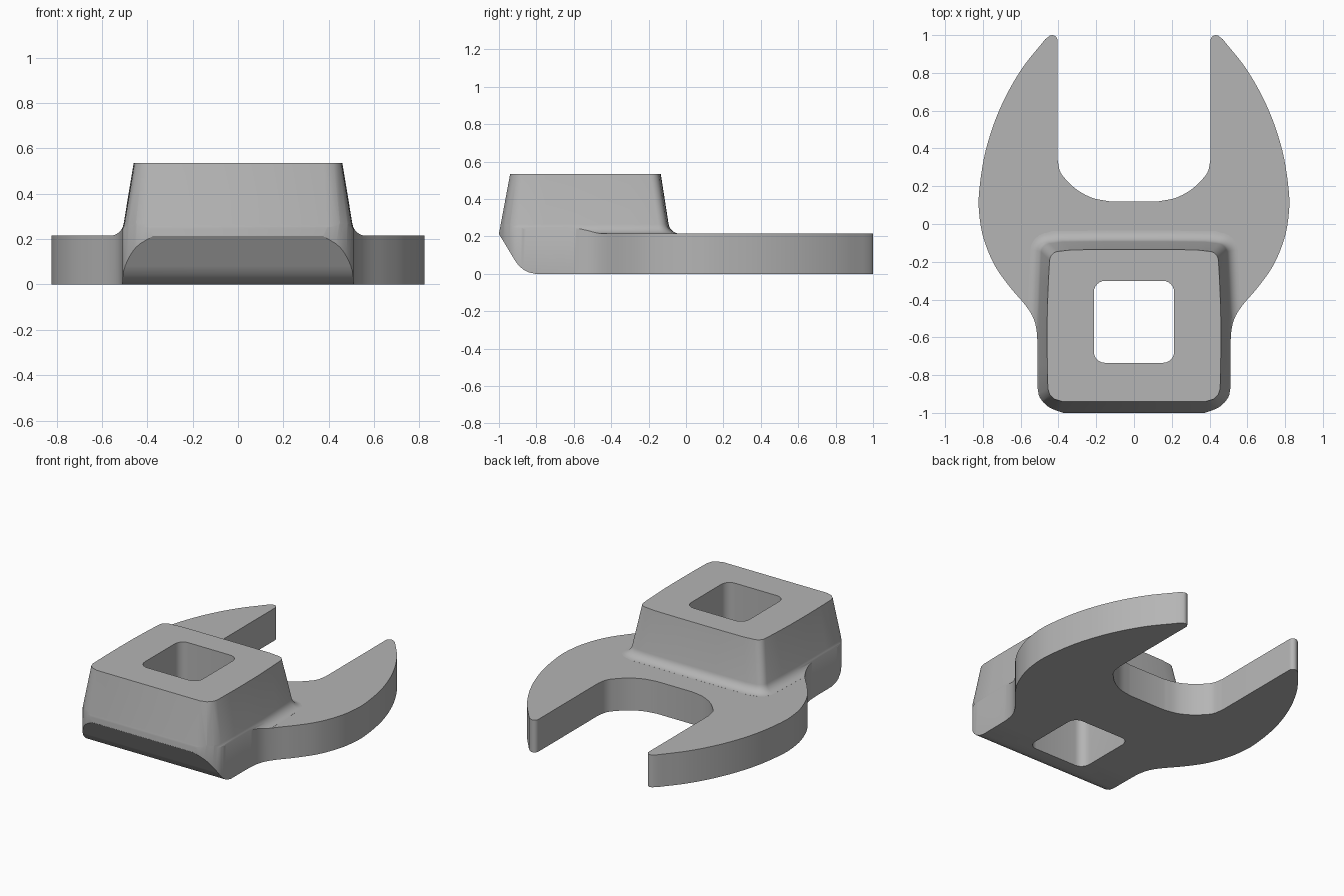
import bpy, bmesh
from math import sin, cos, pi, radians
from mathutils import Vector

cube = bpy.data.objects.get("Cube")
if cube:
    bpy.data.objects.remove(cube, do_unlink=True)

PLATE_H, TOP, FILLET = 0.215, 0.535, 0.05

steel = bpy.data.materials.new("grey_steel")
steel.use_nodes = True
grey = (0.46, 0.46, 0.46, 1)
steel.diffuse_color = grey
steel.node_tree.nodes["Principled BSDF"].inputs["Base Color"].default_value = grey


def spline(pts, steps=5):
    """Smooth curve through the points."""
    p = [Vector(q) for q in pts]
    p = [2 * p[0] - p[1]] + p + [2 * p[-1] - p[-2]]
    out = []
    for a, b, c, d in zip(p, p[1:], p[2:], p[3:]):
        for i in range(steps):
            t = i / steps
            out.append(0.5 * (2 * b + (c - a) * t + (2 * a - 5 * b + 4 * c - d) * t * t
                              + (3 * b - a - 3 * c + d) * t ** 3))
    return [tuple(v) for v in out] + [tuple(pts[-1])]


def arc(cx, cy, r, start, end, n=6):
    angles = [radians(start + (end - start) * i / n) for i in range(n + 1)]
    return [(cx + r * cos(a), cy + r * sin(a)) for a in angles]


def mirrored(half):
    return half + [(-x, y) for x, y in reversed(half)]


def loft(name, rings):
    """Closed solid through rings of equal point count."""
    bm = bmesh.new()
    loops = [[bm.verts.new(v) for v in ring] for ring in rings]
    n = len(loops[0])
    for low, high in zip(loops, loops[1:]):
        for i in range(n):
            j = (i + 1) % n
            bm.faces.new((low[i], low[j], high[j], high[i]))
    bm.faces.new(loops[0])
    bm.faces.new(loops[-1])
    bmesh.ops.recalc_face_normals(bm, faces=bm.faces)
    mesh = bpy.data.meshes.new(name)
    bm.to_mesh(mesh)
    bm.free()
    mesh.materials.append(steel)
    ob = bpy.data.objects.new(name, mesh)
    bpy.context.collection.objects.link(ob)
    return ob


def prism(name, outline, z0, z1):
    return loft(name, [[(x, y, z) for x, y in outline] for z in (z0, z1)])


def boss_ring(z, flare):
    """Section of the tapered socket block; flares at sides and back only."""
    t = max(0, (z - PLATE_H) / (TOP - PLATE_H))
    w = 0.513 - 0.053 * t + flare
    back = -0.085 - 0.05 * t + flare
    front = -1.0 + 0.06 * t
    c = 0.12 - 0.04 * t
    r = 0.05 + flare
    half = [(0.15, back), (w - 0.13, back - 0.002)]
    half += arc(w - 0.013 - r, back - 0.01 - r, r, 85, 5)
    half += [(w - 0.007, -0.3), (w - 0.001, -0.45), (w, -0.6), (w - 0.001, -0.75)]
    half += [(w - 0.004, front + 0.85 * c), (w - 0.18 * c, front + 0.45 * c),
             (w - 0.48 * c, front + 0.17 * c), (w - c, front)]
    return [(x, y, z) for x, y in mirrored(half)]


# Wrench outline: jaw, tip, outer sweep, neck and rounded front corner
half = spline([(0.13, 0.12), (0.22, 0.138), (0.3, 0.18), (0.36, 0.235),
               (0.392, 0.28), (0.405, 0.345)])
half += arc(0.433, 0.972, 0.028, 180, 40)
half += spline([(0.47, 0.978), (0.6, 0.813), (0.71, 0.61), (0.785, 0.39),
                (0.82, 0.17), (0.818, 0.04), (0.795, -0.08), (0.74, -0.215),
                (0.66, -0.33), (0.575, -0.43), (0.532, -0.5), (0.515, -0.57),
                (0.511, -0.65)])
half += spline([(0.51, -0.87), (0.498, -0.92), (0.45, -0.97), (0.375, -1.0)], 4)
outline = prism("outline_cutter", mirrored(half), -0.2, 0.8)

# Flat plate stock
body = prism("wrench_body", [(-1.1, -1.1), (1.1, -1.1), (1.1, 1.1), (-1.1, 1.1)], 0, PLATE_H)

# Socket block with a filleted foot
rings = [boss_ring(0.13, FILLET)]
for i in range(8):
    a = i / 7 * pi / 2
    rings.append(boss_ring(PLATE_H + FILLET * (1 - cos(a)) + 0.0003, FILLET * (1 - sin(a))))
rings.append(boss_ring(TOP, 0))
boss = loft("socket_block", rings)

# Rounded square drive hole
hx, r, hy = 0.213, 0.06, -0.518
square = []
for k, (sx, sy) in enumerate([(1, 1), (-1, 1), (-1, -1), (1, -1)]):
    square += arc(sx * (hx - r), hy + sy * (hx + 0.004 - r), r, 90 * k, 90 * k + 90)
hole = prism("drive_hole_cutter", square, -0.2, 0.8)

# Sloped underside of the front edge, blending into the base
slope = [(-1.06, 0.313), (-0.915, 0.072), (-0.895, 0.045), (-0.87, 0.023),
         (-0.84, 0.008), (-0.8, -0.001), (-0.8, -0.1), (-1.06, -0.1)]
chamfer = loft("front_slope_cutter", [[(x, y, z) for y, z in slope] for x in (-1.2, 1.2)])

for tool, op in ((boss, 'UNION'), (outline, 'INTERSECT'),
                 (hole, 'DIFFERENCE'), (chamfer, 'DIFFERENCE')):
    mod = body.modifiers.new(tool.name, 'BOOLEAN')
    mod.operation, mod.solver, mod.object = op, 'EXACT', tool
    bpy.ops.object.select_all(action='DESELECT')
    bpy.context.view_layer.objects.active = body
    body.select_set(True)
    bpy.ops.object.modifier_apply(modifier=mod.name)
    bpy.data.objects.remove(tool, do_unlink=True)

bpy.ops.object.shade_smooth_by_angle(angle=radians(28))
